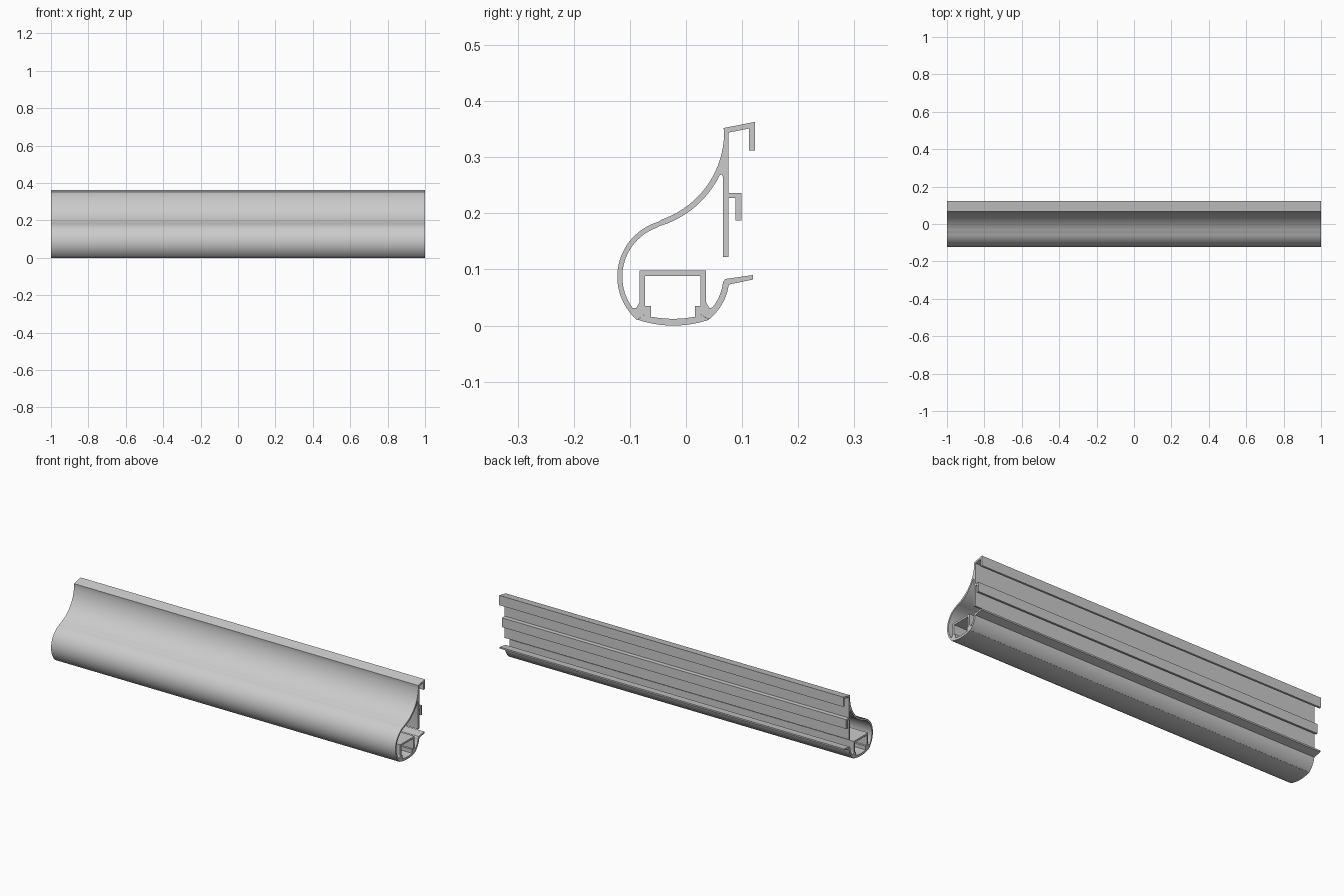
import bpy, bmesh
from math import cos, sin, radians

if "Cube" in bpy.data.objects:
    bpy.data.objects.remove(bpy.data.objects["Cube"])

LENGTH = 2.0
UP = (-0.097, 0.345)      # centre of the concave upper sweep
BULB = (-0.0205, 0.087)   # centre of the round lower bulb


def arc(c, r, a0, a1, n=20):
    """Points (y, z) along an arc, angles in degrees."""
    return [(c[0] + r * cos(radians(a0 + (a1 - a0) * i / n)),
             c[1] + r * sin(radians(a0 + (a1 - a0) * i / n))) for i in range(n + 1)]


def extrude_profile(name, pts):
    """Extrude a closed (y, z) outline along x, centred on the origin."""
    bm = bmesh.new()
    face = bm.faces.new([bm.verts.new((-LENGTH / 2, y, z)) for y, z in pts])
    ext = bmesh.ops.extrude_face_region(bm, geom=[face])
    moved = [g for g in ext["geom"] if isinstance(g, bmesh.types.BMVert)]
    bmesh.ops.translate(bm, verts=moved, vec=(LENGTH, 0, 0))
    caps = [f for f in bm.faces if len(f.verts) > 4]
    bmesh.ops.recalc_face_normals(bm, faces=bm.faces)
    bmesh.ops.triangulate(bm, faces=caps)
    me = bpy.data.meshes.new(name)
    bm.to_mesh(me)
    bm.free()
    ob = bpy.data.objects.new(name, me)
    bpy.context.collection.objects.link(ob)
    bpy.ops.object.select_all(action='DESELECT')
    ob.select_set(True)
    bpy.context.view_layer.objects.active = ob
    bpy.ops.object.shade_smooth_by_angle(angle=radians(25))
    return ob


# Top hook
top_hook = [(0.067, 0.352), (0.123, 0.363), (0.123, 0.312), (0.112, 0.312),
            (0.112, 0.351), (0.076, 0.344)]
# Back web with its small middle hook
web = [(0.076, 0.236), (0.099, 0.236), (0.099, 0.187), (0.0885, 0.187),
       (0.0885, 0.227), (0.076, 0.227), (0.076, 0.122), (0.066, 0.122),
       (0.066, 0.264), (0.064, 0.269)]
# Inner side of the curved front wall
inner_wall = arc(UP, 0.175, -26, -73.5) + arc(BULB, 0.093, 106.5, 217, 28)[1:]
# Channel outside, and inner side of the right wall
channel_out = [(-0.089, 0.031), (-0.083, 0.041), (-0.083, 0.098),
               (0.036, 0.098), (0.036, 0.041), (0.042, 0.031)]
right_in = arc(BULB, 0.087, -39, -6, 10)
# Lower lip and outer side of the right wall
lip = [(0.07, 0.083), (0.119, 0.090), (0.119, 0.082), (0.076, 0.073)]
right_out = arc(BULB, 0.0978, -10, -51, 12)
# Channel inside
channel_in = [(0.026, 0.02), (0.026, 0.0885), (-0.073, 0.0885), (-0.073, 0.02)]
# Outer side of the curved front wall
outer_wall = arc(BULB, 0.102, 229, 106.5, 32) + arc(UP, 0.165, -73.5, -1, 24)[1:]

extrude_profile("rail_body", top_hook + web + inner_wall + channel_out + right_in
                + lip + right_out + channel_in + outer_wall)

# Bowed bottom cover with two clip feet
bow = arc((-0.0225, 0.2), 0.2, -108.6, -71.4, 20)
clips = [(0.026, 0.02), (0.026, 0.035), (0.016, 0.035), (0.016, 0.014)]
floor = arc((-0.023, 0.212), 0.2, -79, -101, 10)
clips_left = [(-0.062, 0.014), (-0.062, 0.035), (-0.073, 0.035), (-0.073, 0.02)]
extrude_profile("bottom_cover", bow + clips + floor + clips_left)
